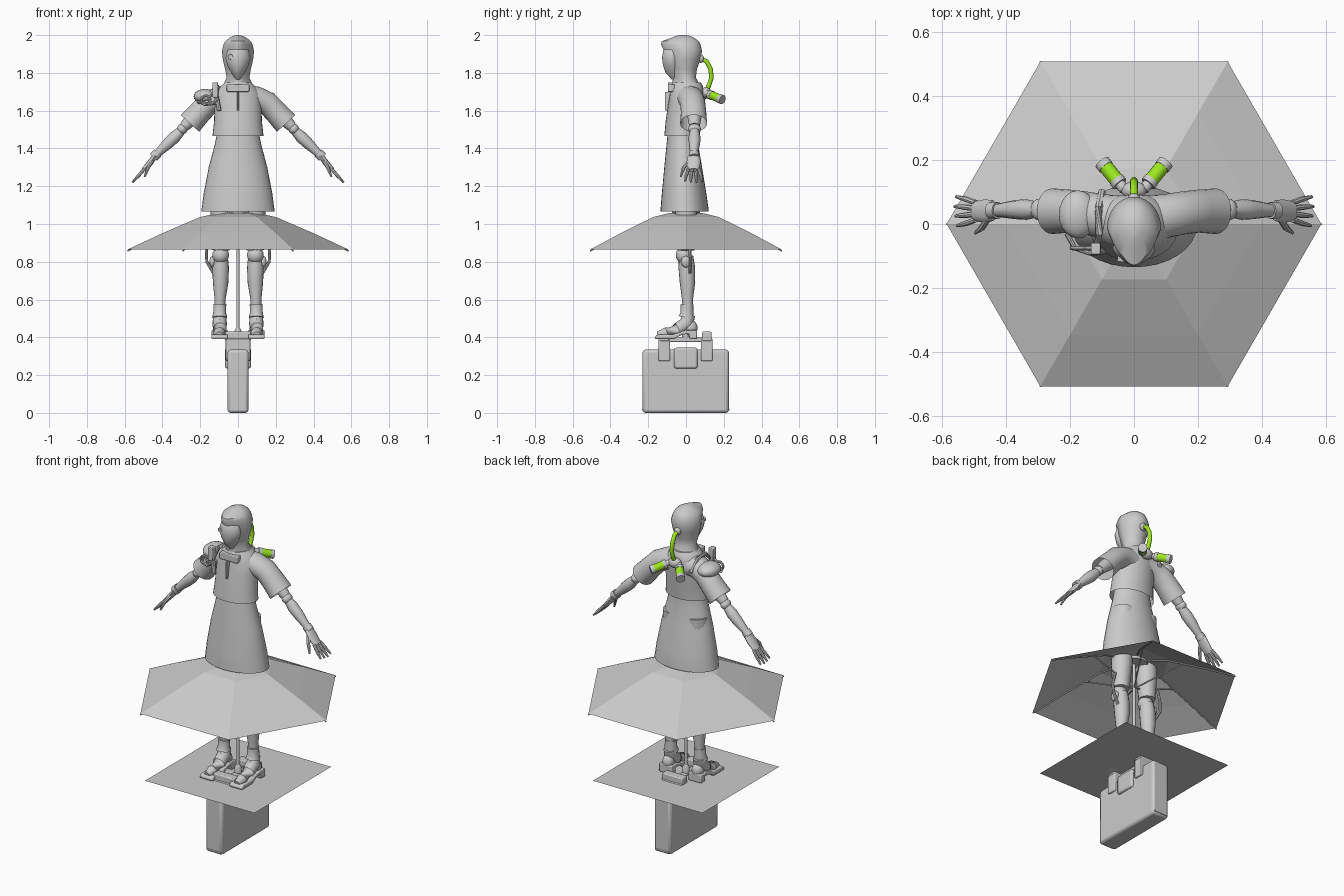
import bpy, bmesh, math
from mathutils import Vector


def material(name, rgb):
    m = bpy.data.materials.new(name)
    m.diffuse_color = (*rgb, 1)
    return m


GRAY = material("gray", (0.6, 0.6, 0.6))
GREEN = material("bright_green", (0.33, 0.80, 0.015))


def finish(name, bm, mat=GRAY, smooth=40, bevel=0):
    bmesh.ops.recalc_face_normals(bm, faces=bm.faces)
    me = bpy.data.meshes.new(name)
    bm.to_mesh(me)
    bm.free()
    ob = bpy.data.objects.new(name, me)
    bpy.context.collection.objects.link(ob)
    me.materials.append(mat)
    if bevel:
        b = ob.modifiers.new("bevel", "BEVEL")
        b.width, b.segments = bevel, 2
    if smooth:
        bpy.ops.object.select_all(action='DESELECT')
        bpy.context.view_layer.objects.active = ob
        ob.select_set(True)
        bpy.ops.object.shade_smooth_by_angle(angle=math.radians(smooth))
    return ob


def skin(name, rings, ends=(True, True), mat=GRAY, smooth=40):
    """Join rings of points into one surface."""
    bm = bmesh.new()
    vs = [[bm.verts.new(p) for p in r] for r in rings]
    n = len(vs[0])
    for a, b in zip(vs, vs[1:]):
        for i in range(n):
            bm.faces.new((a[i], a[(i + 1) % n], b[(i + 1) % n], b[i]))
    if ends[0]:
        bm.faces.new(vs[0])
    if ends[1]:
        bm.faces.new(vs[-1])
    return finish(name, bm, mat, smooth)


def stack(name, sections, n=32, point=0.0, ends=(True, True)):
    """Horizontal rings from (z, front y, back y, half width); point narrows the front."""
    rings = []
    for z, yf, yb, rx in sections:
        ring = []
        for i in range(n):
            a = math.tau * i / n
            c = math.cos(a)
            ring.append((rx * math.sin(a) * (1 - point * max(0, c)),
                         (yf + yb) / 2 - (yb - yf) / 2 * c, z))
        rings.append(ring)
    return skin(name, rings, ends)


def tube(name, pts, n=12, depth=1.0, ends=(True, True), mat=GRAY):
    """Round limb through (x, y, z, radius); depth scales the radius along y."""
    rings = []
    P = [Vector(p[:3]) for p in pts]
    for i, p in enumerate(pts):
        t = (P[min(i + 1, len(P) - 1)] - P[max(i - 1, 0)]).normalized()
        ref = Vector((0, 1, 0)) if abs(t.y) < 0.9 else Vector((1, 0, 0))
        u = t.cross(ref).normalized()
        v = u.cross(t)
        rings.append([P[i] + u * p[3] * math.cos(math.tau * k / n)
                      + v * p[3] * depth * math.sin(math.tau * k / n) for k in range(n)])
    return skin(name, rings, ends, mat)


def ball(name, loc, r):
    bm = bmesh.new()
    bmesh.ops.create_uvsphere(bm, u_segments=20, v_segments=12, radius=1)
    bmesh.ops.scale(bm, vec=r, verts=bm.verts)
    bmesh.ops.translate(bm, vec=loc, verts=bm.verts)
    return finish(name, bm)


def box(name, lo, hi, bevel=0.004):
    bm = bmesh.new()
    bmesh.ops.create_cube(bm, size=1)
    for v in bm.verts:
        v.co = [l if c < 0 else h for c, l, h in zip(v.co, lo, hi)]
    return finish(name, bm, bevel=bevel)


def extrude_x(name, profile, x0, x1, bevel=0.005):
    bm = bmesh.new()
    f = bm.faces.new([bm.verts.new((x0, y, z)) for y, z in profile])
    g = bmesh.ops.extrude_face_region(bm, geom=[f])["geom"]
    bmesh.ops.translate(bm, vec=(x1 - x0, 0, 0),
                        verts=[v for v in g if isinstance(v, bmesh.types.BMVert)])
    return finish(name, bm, bevel=bevel)


# Flat square platform
bm = bmesh.new()
bmesh.ops.create_grid(bm, x_segments=1, y_segments=1, size=0.363)
bmesh.ops.translate(bm, vec=(0, 0, 0.39), verts=bm.verts)
finish("platform_sheet", bm, smooth=0)

# Case with clasp and handle
box("case_body", (-0.055, -0.23, 0.0), (0.055, 0.227, 0.335), 0.015)
box("case_base_trim", (-0.045, -0.232, 0.012), (0.045, 0.229, 0.02), 0)
box("case_clasp", (-0.068, -0.063, 0.235), (0.068, 0.06, 0.345), 0.01)
for y in (-0.115, 0.11):
    box("handle_bracket", (-0.065, y - 0.03, 0.275), (0.065, y + 0.03, 0.395), 0.005)
    box("handle_post", (-0.068, y - 0.025, 0.38), (0.068, y + 0.025, 0.43), 0.006)
box("handle_bar", (-0.02, -0.1, 0.375), (0.02, 0.1, 0.402), 0.006)

# Umbrella canopy, ribs and shaft
levels = [(0.585, 0.865), (0.40, 0.951), (0.20, 1.037), (0.10, 1.058), (0.01, 1.065)]
skin("umbrella_canopy", [[(r * math.cos(math.tau * k / 6), r * math.sin(math.tau * k / 6), z)
                          for k in range(6)] for r, z in levels], (False, True), smooth=0)
for k in range(6):
    c, s = math.cos(math.tau * k / 6), math.sin(math.tau * k / 6)
    tube("umbrella_rib", [(r * c, r * s, z - 0.007, 0.004) for r, z in levels[:4]], 6)
    tube("umbrella_stretcher", [(0.01 * c, 0.01 * s, 0.90, 0.004),
                                (0.28 * c, 0.28 * s, 0.995, 0.004)], 6)
tube("umbrella_shaft", [(0, 0, 0.39, 0.009), (0, 0, 1.06, 0.009)])
tube("umbrella_foot", [(0, 0, 0.39, 0.02), (0, 0, 0.43, 0.02), (0, 0, 0.45, 0.01)])
tube("umbrella_cap", [(0, 0, 1.045, 0.075), (0, 0, 1.075, 0.075)], 24)

# Clothing
stack("skirt", [(1.065, -0.135, 0.12, 0.195), (1.075, -0.135, 0.12, 0.193),
                (1.16, -0.128, 0.108, 0.182), (1.30, -0.115, 0.085, 0.155),
                (1.42, -0.103, 0.065, 0.123), (1.50, -0.095, 0.06, 0.108),
                (1.64, -0.075, 0.07, 0.105)], ends=(False, True))
stack("jacket", [(1.467, -0.115, 0.072, 0.135), (1.55, -0.107, 0.08, 0.126),
                 (1.63, -0.095, 0.09, 0.125), (1.69, -0.085, 0.095, 0.122),
                 (1.73, -0.08, 0.09, 0.09), (1.75, -0.072, 0.078, 0.07)], ends=(False, True))
box("collar_plate", (-0.06, -0.095, 1.70), (0.06, -0.06, 1.738))
box("jacket_placket", (-0.004, -0.112, 1.60), (0.004, -0.08, 1.70), 0.001)

# Hooded head with mask
stack("hood", [(1.69, -0.08, 0.09, 0.085), (1.735, -0.075, 0.075, 0.08),
               (1.775, -0.068, 0.052, 0.06), (1.82, -0.09, 0.058, 0.068),
               (1.87, -0.108, 0.075, 0.08), (1.915, -0.114, 0.085, 0.085),
               (1.95, -0.132, 0.077, 0.077), (1.968, -0.128, 0.067, 0.067),
               (1.985, -0.08, 0.045, 0.046), (1.996, -0.05, 0.02, 0.024),
               (2.0, -0.03, 0.0, 0.006)], point=0.35)
stack("face_mask", [(1.765, -0.075, -0.05, 0.012), (1.80, -0.108, -0.03, 0.035),
                    (1.84, -0.122, -0.03, 0.056), (1.88, -0.127, -0.03, 0.066),
                    (1.92, -0.12, -0.03, 0.055), (1.945, -0.10, -0.04, 0.03)], point=0.2)
tube("mask_lens", [(-0.035, -0.09, 1.885, 0.016), (-0.04, -0.118, 1.885, 0.013)])
ball("head_valve", (0, 0.078, 1.875), (0.02, 0.018, 0.022))

# Back hose and canisters
tube("back_hose", [(0, 0.08, 1.875, 0.012), (0, 0.11, 1.86, 0.012), (0, 0.13, 1.82, 0.012),
                   (0, 0.135, 1.775, 0.012), (0, 0.122, 1.735, 0.012), (0, 0.105, 1.70, 0.012)],
     mat=GREEN)
ball("hose_manifold", (0, 0.105, 1.695), (0.04, 0.028, 0.03))
for s in (1, -1):
    a, d = Vector((s * 0.03, 0.108, 1.692)), Vector((s * 0.07, 0.085, -0.034))
    for part, t0, t1, r, m in (("canister_neck", 0, 0.2, 0.017, GRAY),
                               ("canister_collar", 0.2, 0.35, 0.025, GRAY),
                               ("canister_fluid", 0.35, 0.82, 0.023, GREEN),
                               ("canister_cap", 0.82, 1.0, 0.025, GRAY)):
        tube(part, [(*(a + d * t0), r), (*(a + d * t1), r)], 16, mat=m)

# Shoulder harness on one side
tube("shoulder_strap", [(-0.10, -0.085, 1.60, 0.012), (-0.115, -0.075, 1.68, 0.012),
                        (-0.11, -0.03, 1.727, 0.012), (-0.11, 0.05, 1.727, 0.012),
                        (-0.10, 0.10, 1.66, 0.012)], 8)
ball("shoulder_pad", (-0.175, 0.03, 1.675), (0.06, 0.075, 0.04))
box("strap_buckle", (-0.135, -0.095, 1.67), (-0.105, -0.06, 1.75))
for x, z in ((-0.13, 1.66), (-0.17, 1.655)):
    tube("harness_ring", [(x + 0.024 * math.cos(t), -0.075, z + 0.024 * math.sin(t), 0.007)
                          for t in [math.tau * k / 16 for k in range(17)]], 8)
tube("harness_hose", [(-0.21, -0.03, 1.645, 0.008), (-0.185, -0.075, 1.64, 0.008),
                      (-0.14, -0.09, 1.635, 0.008), (-0.11, -0.09, 1.66, 0.008)], 8)

for s in (1, -1):
    # Sleeves and arms
    tube("sleeve", [(s * 0.05, 0.015, 1.665, 0.07), (s * 0.10, 0.025, 1.665, 0.063),
                    (s * 0.155, 0.035, 1.64, 0.062), (s * 0.20, 0.04, 1.593, 0.062),
                    (s * 0.255, 0.04, 1.533, 0.066)], 24, 1.08, (True, False))
    tube("upper_arm", [(s * 0.14, 0.04, 1.65, 0.04), (s * 0.24, 0.045, 1.56, 0.036),
                       (s * 0.285, 0.045, 1.515, 0.028)])
    ball("elbow", (s * 0.295, 0.045, 1.503), (0.028, 0.034, 0.028))
    tube("forearm", [(s * 0.30, 0.045, 1.495, 0.024), (s * 0.335, 0.045, 1.46, 0.032),
                     (s * 0.37, 0.045, 1.427, 0.03), (s * 0.435, 0.042, 1.365, 0.019)])
    tube("wrist_cuff", [(s * 0.425, 0.042, 1.375, 0.026), (s * 0.447, 0.042, 1.353, 0.026)], 16)
    tube("palm", [(s * 0.44, 0.042, 1.36, 0.014), (s * 0.465, 0.04, 1.325, 0.016),
                  (s * 0.50, 0.04, 1.285, 0.013)], 12, 2.3)
    for i in range(4):
        o = i - 1.5
        reach = 0.97 - 0.07 * abs(o - 0.3)
        tube("finger", [(s * 0.495, 0.04 + 0.018 * o, 1.292, 0.009),
                        (s * (0.495 + 0.033 * reach), 0.04 + 0.025 * o, 1.292 - 0.038 * reach, 0.009),
                        (s * (0.495 + 0.068 * reach), 0.04 + 0.03 * o, 1.292 - 0.076 * reach, 0.005)], 8)
    tube("thumb", [(s * 0.455, 0.02, 1.335, 0.011), (s * 0.475, -0.012, 1.30, 0.010),
                   (s * 0.495, -0.028, 1.25, 0.005)], 8)

    # Legs
    x = s * 0.092
    tube("thigh", [(s * 0.075, 0.0, 1.36, 0.065), (s * 0.088, 0.0, 1.0, 0.058),
                   (x, 0.0, 0.86, 0.046)], 16)
    ball("knee", (x, -0.012, 0.835), (0.044, 0.042, 0.045))
    tube("shin", [(x, 0, 0.83, 0.038), (x, 0.004, 0.77, 0.044), (x, 0.008, 0.69, 0.041),
                  (s * 0.095, 0.008, 0.60, 0.029), (s * 0.097, 0.01, 0.49, 0.025)], 16)
    tube("ankle_cuff", [(s * 0.096, 0.005, 0.575, 0.034), (s * 0.097, 0.005, 0.53, 0.034),
                        (s * 0.097, 0.0, 0.505, 0.04)], 16)
    tube("leg_hose", [(s * 0.15, 0.02, 0.93, 0.008), (s * 0.168, 0.02, 0.86, 0.008),
                      (s * 0.165, 0.025, 0.80, 0.008), (s * 0.13, 0.02, 0.74, 0.008)], 8)
    ball("knee_joint", (s * 0.135, 0.0, 0.80), (0.016, 0.026, 0.03))

    # Heeled boots
    tube("boot_upper", [(s * 0.097, 0.015, 0.52, 0.034), (s * 0.097, 0.005, 0.475, 0.038),
                        (s * 0.097, -0.04, 0.445, 0.036), (s * 0.098, -0.10, 0.422, 0.032),
                        (s * 0.099, -0.15, 0.412, 0.018)], 16)
    ball("boot_heel_cup", (s * 0.097, 0.025, 0.45), (0.034, 0.036, 0.042))
    extrude_x("boot_sole", [(0.058, 0.39), (0.058, 0.44), (0.0, 0.44), (-0.07, 0.415),
                            (-0.15, 0.415), (-0.165, 0.405), (-0.162, 0.39), (-0.065, 0.39),
                            (-0.02, 0.415), (0.015, 0.418), (0.02, 0.39)],
              s * 0.055, s * 0.14)
